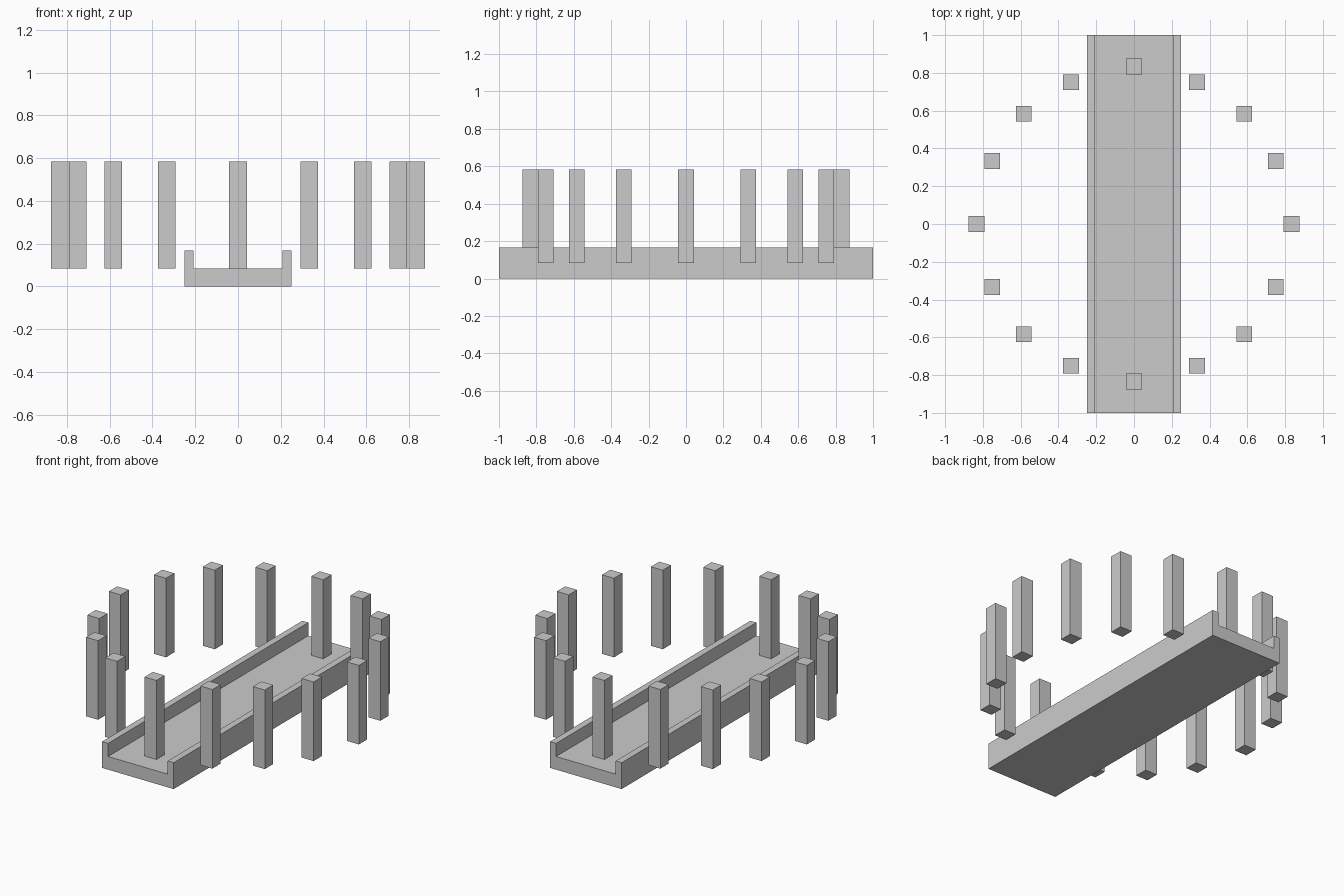
import bpy
import bmesh

if "Cube" in bpy.data.objects:
    bpy.data.objects.remove(bpy.data.objects["Cube"])

U = 1 / 24  # model is laid out on a grid of 1/24 unit


def add_object(name, bm):
    bmesh.ops.recalc_face_normals(bm, faces=bm.faces)
    mesh = bpy.data.meshes.new(name)
    bm.to_mesh(mesh)
    bm.free()
    obj = bpy.data.objects.new(name, mesh)
    bpy.context.collection.objects.link(obj)
    return obj


def extrude_along_y(name, profile, y0, y1):
    bm = bmesh.new()
    face = bm.faces.new([bm.verts.new((x, y0, z)) for x, z in profile])
    ext = bmesh.ops.extrude_face_region(bm, geom=[face], use_keep_orig=True)
    verts = [g for g in ext["geom"] if isinstance(g, bmesh.types.BMVert)]
    bmesh.ops.translate(bm, verts=verts, vec=(0, y1 - y0, 0))
    return add_object(name, bm)


# Walkway: U-shaped channel with a low rim along each long side
half = [(6, 0), (6, 4), (5, 4), (5, 2)]
profile = half + [(-x, z) for x, z in reversed(half)]
extrude_along_y("walkway", [(x * U, z * U) for x, z in profile], -1, 1)

# Ring of posts, one quadrant rotated four times
bottom, height, width = 2 * U, 12 * U, 2 * U
quadrant = [(20, 0), (18, 8), (14, 14), (8, 18)]
spots = []
for x, y in quadrant:
    spots += [(x, y), (-y, x), (-x, -y), (y, -x)]

for i, (x, y) in enumerate(spots, 1):
    bm = bmesh.new()
    bmesh.ops.create_cube(bm, size=1)
    bmesh.ops.scale(bm, verts=bm.verts, vec=(width, width, height))
    post = add_object(f"post_{i:02d}", bm)
    post.location = (x * U, y * U, bottom + height / 2)
